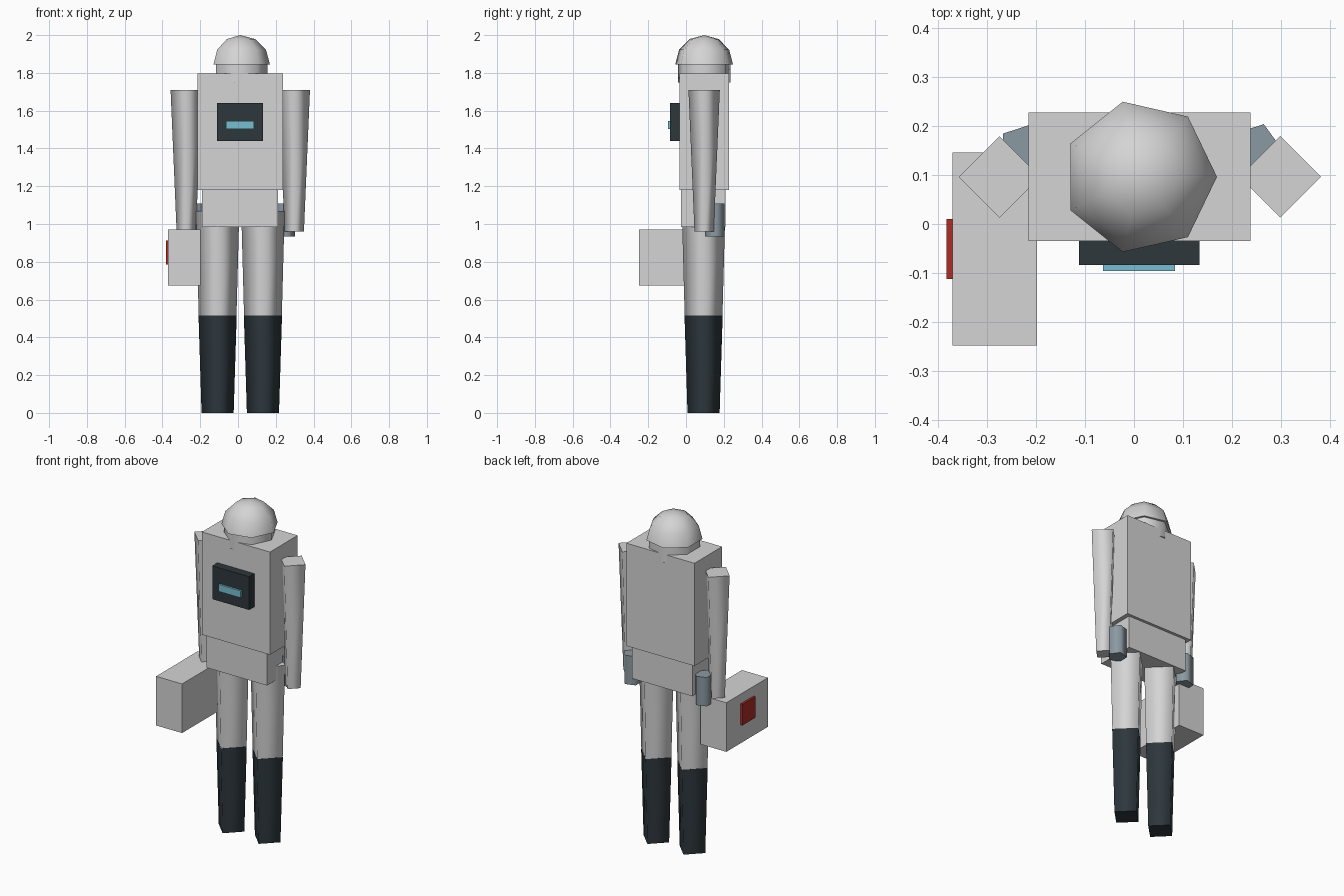
import bpy, bmesh, math

if "Cube" in bpy.data.objects:
    bpy.data.objects.remove(bpy.data.objects["Cube"])


def material(name, rgb):
    m = bpy.data.materials.new(name)
    m.use_nodes = True
    m.diffuse_color = (*rgb, 1)
    m.node_tree.nodes["Principled BSDF"].inputs["Base Color"].default_value = (*rgb, 1)
    return m


SUIT = material("light_grey", (0.66, 0.66, 0.66))
DARK = material("dark_slate", (0.026, 0.038, 0.046))
CYAN = material("pale_cyan", (0.19, 0.51, 0.64))
RED = material("deep_red", (0.42, 0.026, 0.018))
METAL = material("blue_grey", (0.26, 0.32, 0.36))

CX, CY = 0.012, 0.096  # body axis


def finish(name, bm, mat):
    bmesh.ops.recalc_face_normals(bm, faces=bm.faces)
    mesh = bpy.data.meshes.new(name)
    bm.to_mesh(mesh)
    bm.free()
    mesh.materials.append(mat)
    ob = bpy.data.objects.new(name, mesh)
    bpy.context.collection.objects.link(ob)
    return ob


def box(name, x, y, z, mat):
    """Box from (low, high) pairs on each axis."""
    bm = bmesh.new()
    bmesh.ops.create_cube(bm, size=1)
    for v in bm.verts:
        for i, (lo, hi) in enumerate((x, y, z)):
            v.co[i] = lo if v.co[i] < 0 else hi
    return finish(name, bm, mat)


def column(name, sides, x, y, rings, mat):
    """Smooth-sided prism through (radius, z) rings, flat caps, first corner on +x."""
    bm = bmesh.new()
    loops = []
    for r, z in rings:
        if r == 0:
            loops.append([bm.verts.new((x, y, z))] * sides)
        else:
            angles = [math.tau * i / sides for i in range(sides)]
            loops.append([bm.verts.new((x + r * math.cos(a), y + r * math.sin(a), z))
                          for a in angles])
    for low, high in zip(loops, loops[1:]):
        for i in range(sides):
            j = (i + 1) % sides
            corners = dict.fromkeys((low[i], low[j], high[j], high[i]))
            bm.faces.new(list(corners)).smooth = True
    for loop, (r, z) in ((loops[0], rings[0]), (loops[-1], rings[-1])):
        if r > 0:
            cap = bm.faces.new(loop)
            for e in cap.edges:
                e.smooth = False
    return finish(name, bm, mat)


# Body
box("torso", (-0.215, 0.237), (-0.035, 0.227), (1.18, 1.797), SUIT)
box("waist", (-0.19, 0.211), (-0.026, 0.21), (0.985, 1.18), SUIT)

# Chest unit
box("chest_panel", (-0.112, 0.133), (-0.084, -0.035), (1.44, 1.64), DARK)
box("chest_display", (-0.063, 0.084), (-0.096, -0.084), (1.504, 1.546), CYAN)

# Head and helmet
column("neck_ring", 7, CX, CY, [(0.143, 1.75), (0.143, 1.847)], SUIT)
dome = [(0.157 * math.cos(math.radians(a)), 1.845 + 0.155 * math.sin(math.radians(a)))
        for a in (0, 30, 60)]
column("helmet", 7, CX, CY, dome + [(0, 2.0)], SUIT)

# Limbs and hip canisters on both sides
for side, s in (("left", 1), ("right", -1)):
    column(side + "_arm", 4, CX + s * 0.286, CY, [(0.051, 0.96), (0.083, 1.71)], SUIT)
    column(side + "_leg", 4, CX + s * 0.12, CY - 0.003, [(0.1, 0.515), (0.115, 1.07)], SUIT)
    column(side + "_boot", 4, CX + s * 0.12, CY - 0.003, [(0.085, 0), (0.101, 0.515)], DARK)
    column(side + "_hip_canister", 5, CX + s * 0.236, 0.153,
           [(0.053, 0.935), (0.053, 1.108)], METAL)

# Carried case with its badge plate
box("carried_case", (-0.37, -0.198), (-0.248, 0.146), (0.675, 0.97), SUIT)
box("case_plate", (-0.382, -0.37), (-0.112, 0.01), (0.785, 0.912), RED)
